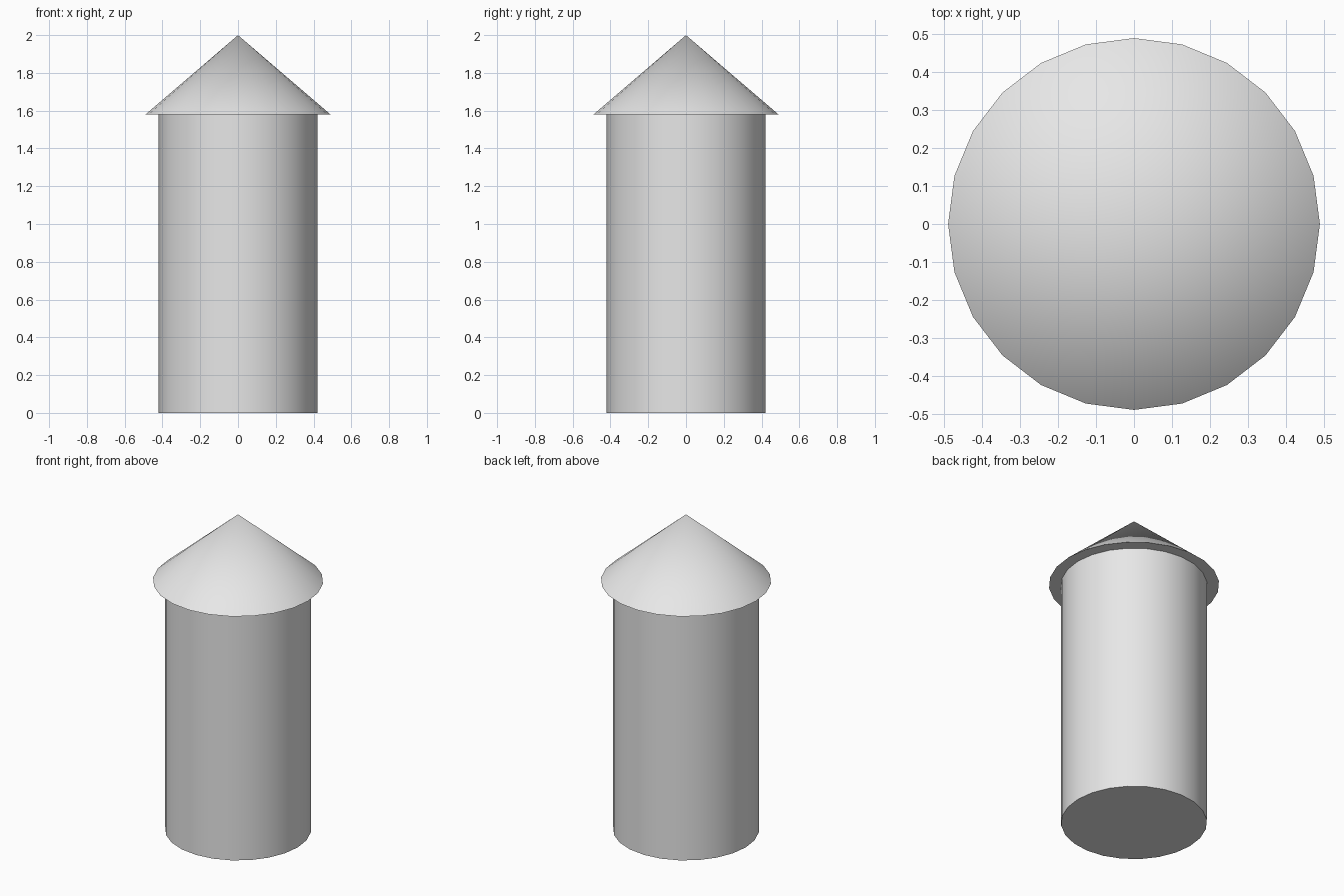
import bpy
import math

SIDES = 24
EAVE = 1.58
TOP = 2.0

cube = bpy.data.objects.get("Cube")
if cube:
    bpy.data.objects.remove(cube, do_unlink=True)

# Single plain grey for the whole model
grey = bpy.data.materials.new("light grey")
grey.use_nodes = True
colour = (0.8, 0.8, 0.8, 1)
grey.diffuse_color = colour
grey.node_tree.nodes["Principled BSDF"].inputs["Base Color"].default_value = colour


def finish(name):
    obj = bpy.context.object
    obj.name = name
    obj.data.name = name
    obj.data.materials.clear()
    obj.data.materials.append(grey)
    bpy.ops.object.shade_smooth_by_angle(angle=math.radians(30))


# Round tower body
bpy.ops.mesh.primitive_cylinder_add(vertices=SIDES, radius=0.42, depth=EAVE,
                                    location=(0, 0, EAVE / 2))
finish("tower_body")

# Overhanging conical roof
bpy.ops.mesh.primitive_cone_add(vertices=SIDES, radius1=0.49, radius2=0,
                                depth=TOP - EAVE, location=(0, 0, (EAVE + TOP) / 2))
finish("cone_roof")
